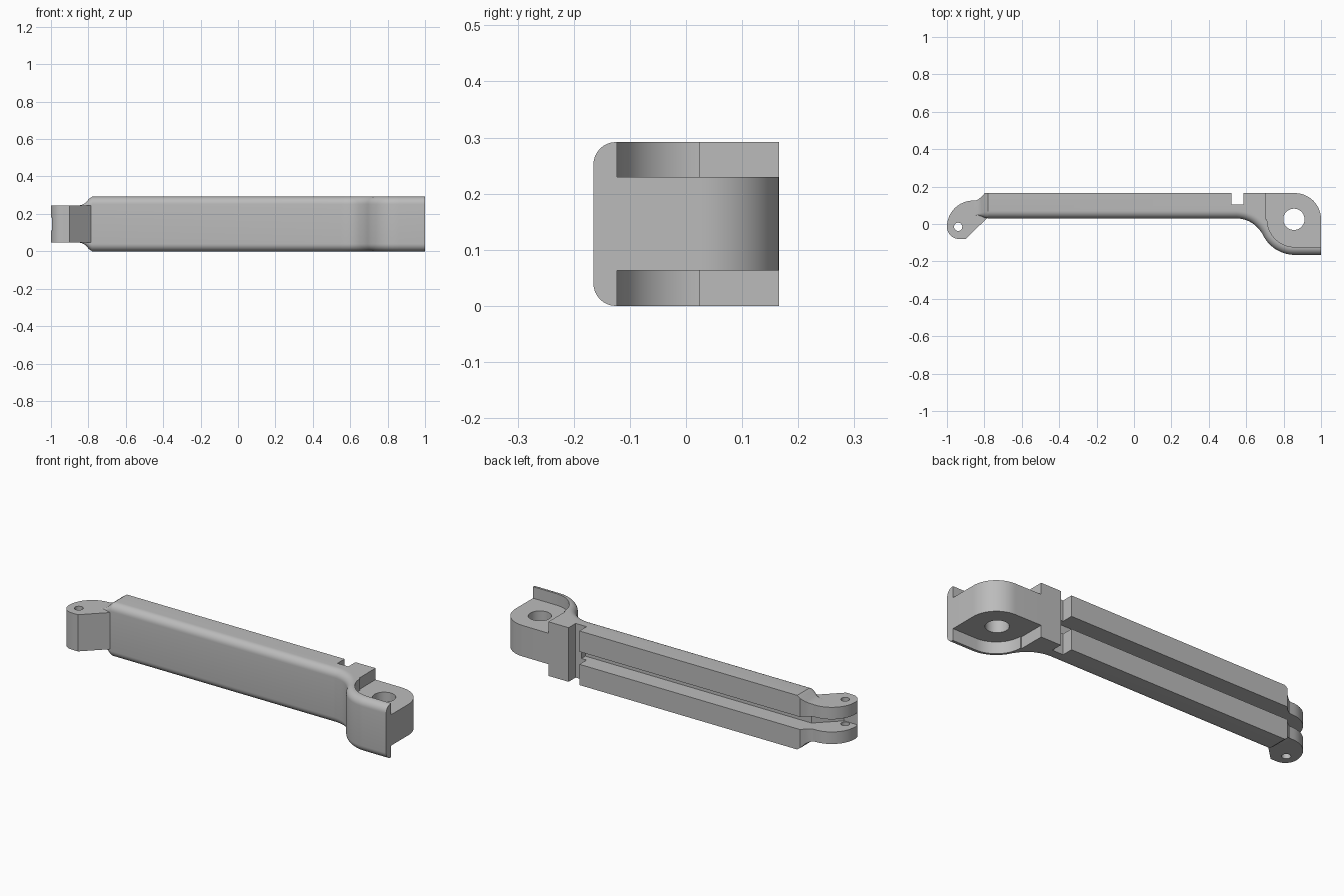
import bpy, bmesh, math
from mathutils import Vector

if "Cube" in bpy.data.objects:
    bpy.data.objects.remove(bpy.data.objects["Cube"], do_unlink=True)

H = 0.292          # full height
R = 0.04           # front edge rounding and wall thickness

grey = bpy.data.materials.new("plain_grey")
grey.use_nodes = True
grey.diffuse_color = (0.5, 0.5, 0.5, 1)
grey.node_tree.nodes["Principled BSDF"].inputs["Base Color"].default_value = (0.5, 0.5, 0.5, 1)


def arc(cx, cy, r, a0, a1, n=16):
    angles = [math.radians(a0 + (a1 - a0) * i / n) for i in range(n + 1)]
    return [(cx + r * math.cos(a), cy + r * math.sin(a)) for a in angles]


def loft(name, rings):
    """Closed solid through rings with equal point counts."""
    bm = bmesh.new()
    loops = [[bm.verts.new(p) for p in ring] for ring in rings]
    for a, b in zip(loops, loops[1:]):
        for i in range(len(a)):
            j = (i + 1) % len(a)
            bm.faces.new((a[i], a[j], b[j], b[i]))
    bm.faces.new(loops[0])
    bm.faces.new(loops[-1])
    bmesh.ops.recalc_face_normals(bm, faces=bm.faces)
    mesh = bpy.data.meshes.new(name)
    bm.to_mesh(mesh)
    bm.free()
    mesh.materials.append(grey)
    obj = bpy.data.objects.new(name, mesh)
    bpy.context.collection.objects.link(obj)
    return obj


def prism(name, outline, z0, z1):
    return loft(name, [[(x, y, z) for x, y in outline] for z in (z0, z1)])


def finish(obj, cutters):
    """Apply the cuts, then shade."""
    bpy.ops.object.select_all(action="DESELECT")
    bpy.context.view_layer.objects.active = obj
    obj.select_set(True)
    for c in cutters:
        m = obj.modifiers.new("cut", "BOOLEAN")
        m.operation = "DIFFERENCE"
        m.solver = "EXACT"
        m.object = c
        bpy.ops.object.modifier_apply(modifier=m.name)
    bpy.ops.object.shade_smooth_by_angle(angle=math.radians(30))


# Front contour: straight bar, concave bend, round boss
BX, BY = 0.86, 0.025
bend_a, bend_b = Vector((0.55, 0.03)), Vector((0.65, 0.025))
boss_arc = arc(BX, BY, 0.19, 212, 270)
bend_c = Vector(boss_arc[0])
front = [Vector((-0.78, 0.03))]
for i in range(12):
    t = i / 12
    front.append(bend_a * (1 - t) ** 2 + bend_b * 2 * t * (1 - t) + bend_c * t * t)
front += [Vector(p) for p in boss_arc] + [Vector((1, BY - 0.19))]

# Inward normals along the contour
normals = []
for i in range(len(front)):
    d = front[min(i + 1, len(front) - 1)] - front[max(i - 1, 0)]
    normals.append(Vector((-d.y, d.x)).normalized())
normals[0] = normals[1] = normals[-1] = normals[-2] = Vector((0, 1))

# Back contour: boss shelf wall, back block, notch, back of the bar
back = [(1, BY - 0.148)] + arc(BX, BY, 0.148, 270, 180)
back += [(0.705, BY), (0.705, 0.166), (0.585, 0.166), (0.585, 0.105),
         (0.52, 0.105), (0.52, 0.166), (-0.78, 0.166)]

steps = [math.radians(90 * i / 8) for i in range(9)]
layers = [(R * (1 - math.sin(a)), R * (1 - math.cos(a))) for a in steps]
layers += [(d, H - z) for d, z in reversed(layers)]
rings = []
for d, z in layers:
    pts = [p + n * d for p, n in zip(front, normals)]
    rings.append([(p[0], p[1], z) for p in pts + back])
body = loft("main_bar", rings)


# Neck blending the bar down to the hinge hook
def section(x, y0, y1, z0, r):
    lower = [(x, y0 + r * (1 - math.sin(a)), z0 + r * (1 - math.cos(a))) for a in steps]
    upper = [(px, py, H - pz) for px, py, pz in reversed(lower)]
    return lower + upper + [(x, y1, H - z0), (x, y1, z0)]


neck = loft("neck", [section(*s) for s in (
    (-0.86, 0.04, 0.12, 0.048, 0.004), (-0.835, 0.045, 0.13, 0.044, 0.01),
    (-0.815, 0.04, 0.145, 0.033, 0.02), (-0.797, 0.033, 0.166, 0.012, 0.033),
    (-0.78, 0.03, 0.166, 0, R))])

# Hinge hook
hook = prism("hinge_hook",
             arc(-0.86, -0.015, 0.14, 90, 180) + arc(-0.935, -0.015, 0.065, 180, 270)[1:]
             + [(-0.9, -0.08), (-0.785, 0.032), (-0.785, 0.13)],
             0.047, 0.245)

# Pivot boss
boss = prism("pivot_boss",
             [(0.7, 0.166)] + arc(BX, BY, 0.14, 90, 0)
             + [(1, BY - 0.148), (BX, BY - 0.16)] + arc(BX, BY, 0.16, 260, 185),
             0.063, 0.23)

# Cutters: long back slot and the two pin holes
slot = prism("slot_cutter",
             [(0.55, 0.072), (-0.8, 0.072), (-0.915, -0.04), (-1.1, -0.04),
              (-1.1, 0.3), (0.55, 0.3)], 0.112, 0.18)
pin = prism("hook_hole_cutter", arc(-0.94, -0.015, 0.022, 0, 345, 23), -0.1, 0.5)
bore = prism("boss_hole_cutter", arc(0.855, BY, 0.057, 0, 350, 35), -0.1, 0.5)

finish(body, [slot])
finish(neck, [slot])
finish(hook, [slot, pin])
finish(boss, [bore])
for c in (slot, pin, bore):
    c.hide_render = True
    c.hide_set(True)
